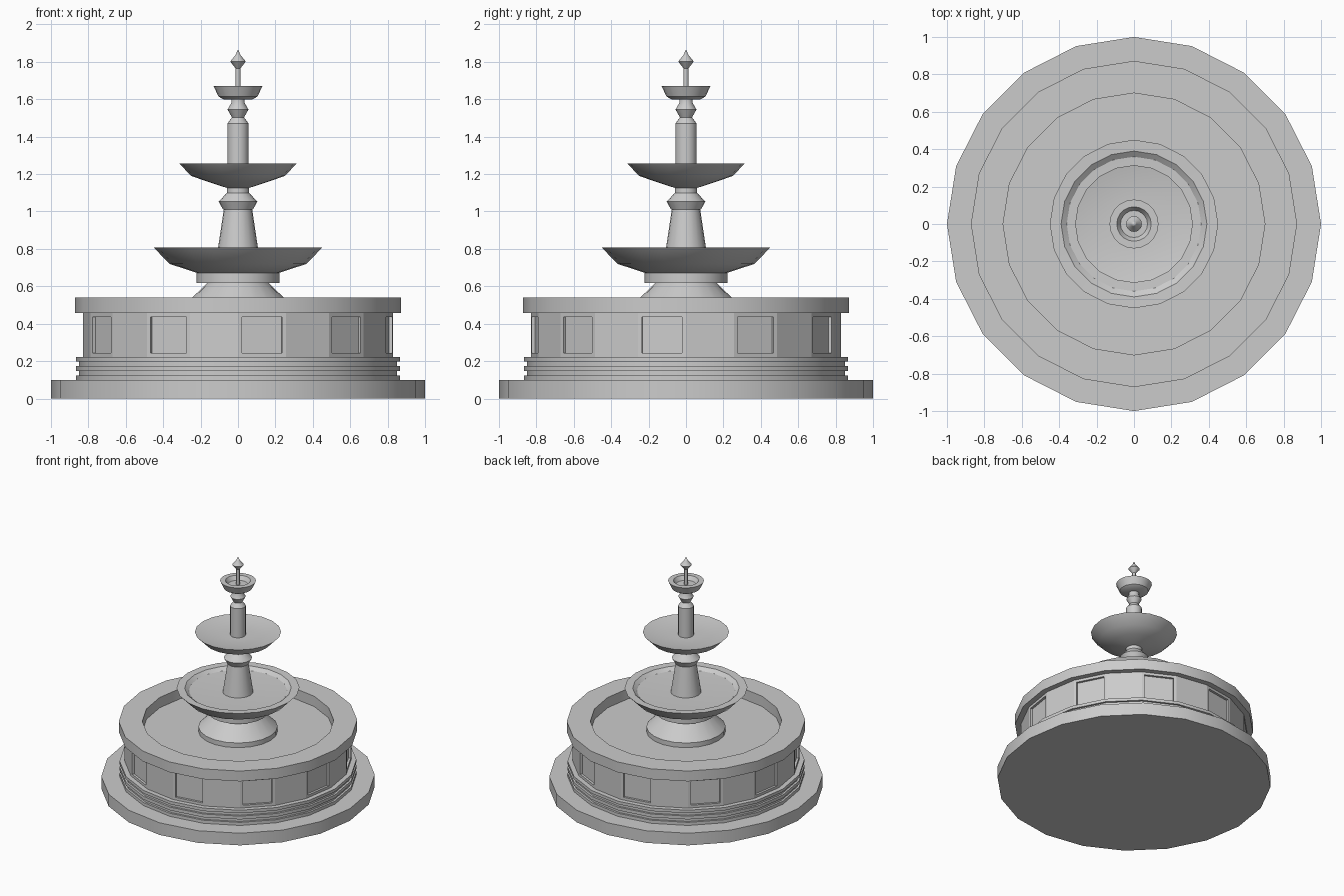
import bpy, bmesh, math

if "Cube" in bpy.data.objects:
    bpy.data.objects.remove(bpy.data.objects["Cube"])

SIDES = 20


def lathe(name, profile, smooth=True, panels=False):
    """Revolve (radius, z) points, listed from the bottom outside upward."""
    bm = bmesh.new()
    rings = []
    for r, z in profile:
        if r == 0:
            rings.append([bm.verts.new((0, 0, z))] * SIDES)
        else:
            rings.append([bm.verts.new((r * math.cos(math.tau * i / SIDES),
                                        r * math.sin(math.tau * i / SIDES), z))
                          for i in range(SIDES)])
    walls = []
    for a, b in zip(rings, rings[1:]):
        for i in range(SIDES):
            j = (i + 1) % SIDES
            corners = list(dict.fromkeys((a[i], a[j], b[j], b[i])))
            walls.append(bm.faces.new(corners))
    if panels:
        # recessed panel on every other facet
        chosen = walls[1::2]
        bm.normal_update()
        bmesh.ops.inset_individual(bm, faces=chosen, thickness=0.03, depth=0)
        bm.normal_update()
        bmesh.ops.inset_individual(bm, faces=chosen, thickness=0, depth=-0.018)
    mesh = bpy.data.meshes.new(name)
    bm.to_mesh(mesh)
    bm.free()
    ob = bpy.data.objects.new(name, mesh)
    bpy.context.collection.objects.link(ob)
    if smooth:
        bpy.ops.object.select_all(action='DESELECT')
        ob.select_set(True)
        bpy.context.view_layer.objects.active = ob
        bpy.ops.object.shade_smooth_by_angle(angle=math.radians(30))
    return ob


# ground slab
lathe("base_slab", [(0, 0), (1, 0), (1, 0.098), (0, 0.098)])

# stepped plinth mouldings
plinth = [(0.866, 0.098), (0.866, 0.123), (0.85, 0.123), (0.85, 0.147),
          (0.866, 0.147), (0.866, 0.173), (0.85, 0.173), (0.85, 0.197),
          (0.866, 0.197), (0.866, 0.221), (0.78, 0.221)]
lathe("plinth_mouldings", plinth)

# panelled pool wall
lathe("pool_wall", [(0.829, 0.221), (0.829, 0.457)], smooth=False, panels=True)

# pool rim with sunken floor
lathe("pool_rim", [(0.80, 0.457), (0.872, 0.457), (0.872, 0.54),
                   (0.70, 0.54), (0.70, 0.457), (0, 0.457)])

# pedestal under the large bowl
lathe("pedestal", [(0.29, 0.457), (0.29, 0.495), (0.165, 0.617), (0.222, 0.617),
                   (0.222, 0.672), (0, 0.672)])

# large bowl
lathe("large_bowl", [(0, 0.672), (0.22, 0.672), (0.367, 0.72), (0.45, 0.807),
                     (0.39, 0.805), (0.36, 0.782), (0.2, 0.775), (0, 0.775)])

# tapered lower column with collar
lathe("lower_column", [(0.112, 0.77), (0.076, 1.01), (0.08, 1.01), (0.103, 1.052),
                       (0.06, 1.1), (0.06, 1.13), (0, 1.13)])

# middle bowl
lathe("middle_bowl", [(0, 1.126), (0.06, 1.126), (0.165, 1.16), (0.25, 1.19),
                      (0.315, 1.257), (0.225, 1.24), (0.1, 1.235), (0, 1.235)])

# upper column with turned knob
lathe("upper_column", [(0.057, 1.23), (0.057, 1.47), (0.032, 1.503), (0.056, 1.545),
                       (0.036, 1.58), (0.036, 1.605)])

# small bowl
lathe("small_bowl", [(0, 1.598), (0.075, 1.598), (0.105, 1.615), (0.131, 1.672),
                     (0.092, 1.672), (0.072, 1.64), (0, 1.64)])

# finial
lathe("finial", [(0.013, 1.63), (0.013, 1.765), (0.042, 1.802),
                 (0.014, 1.835), (0, 1.867)])
